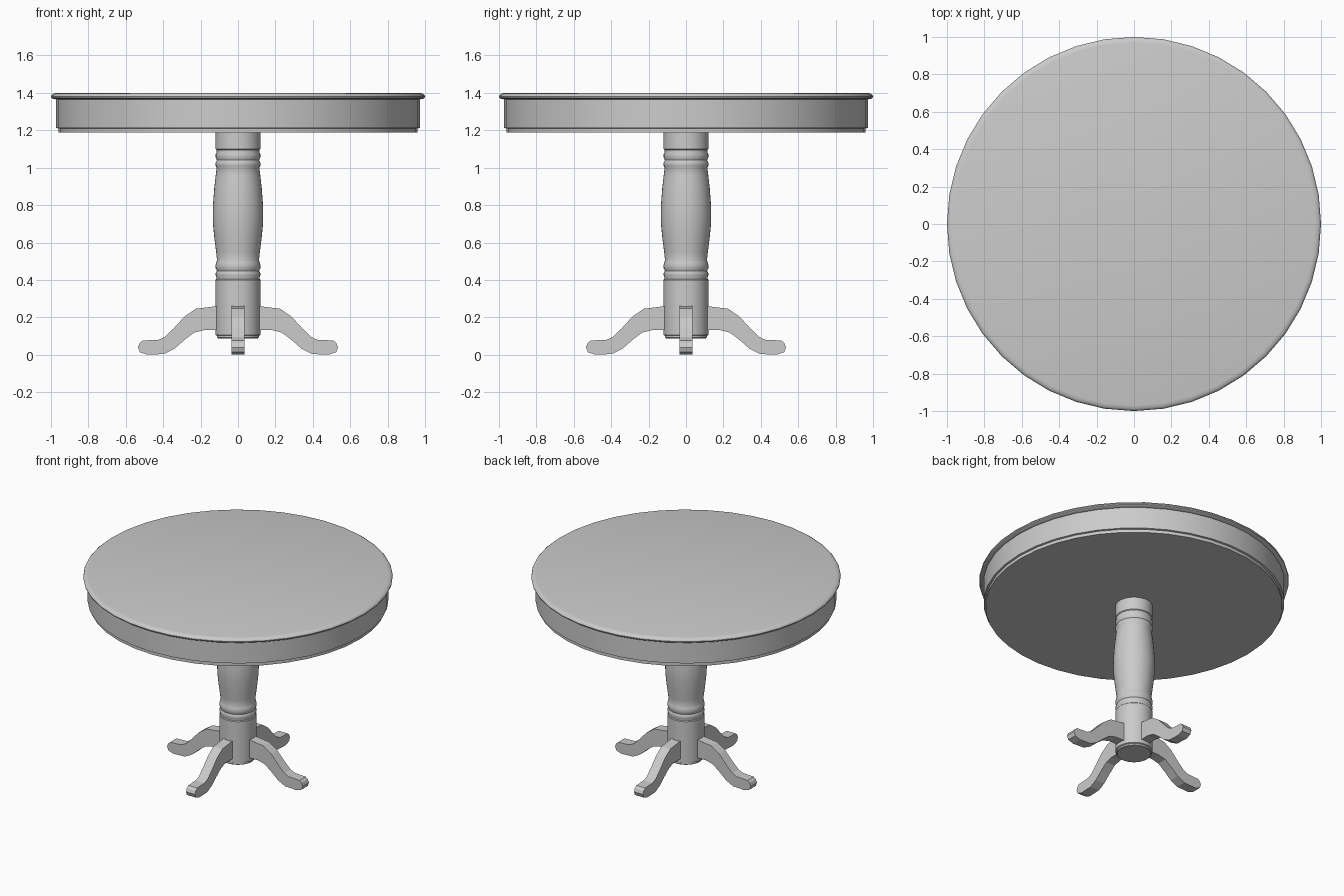
import bpy, bmesh, math

if "Cube" in bpy.data.objects:
    bpy.data.objects.remove(bpy.data.objects["Cube"])


def finish(name, bm, smooth_angle=None):
    bmesh.ops.recalc_face_normals(bm, faces=bm.faces)
    mesh = bpy.data.meshes.new(name)
    bm.to_mesh(mesh)
    bm.free()
    obj = bpy.data.objects.new(name, mesh)
    bpy.context.collection.objects.link(obj)
    if smooth_angle:
        bpy.ops.object.select_all(action='DESELECT')
        obj.select_set(True)
        bpy.context.view_layer.objects.active = obj
        bpy.ops.object.shade_smooth_by_angle(angle=math.radians(smooth_angle))
    return obj


def lathe(name, profile, sides):
    """Turn (radius, z) points, bottom to top, into a capped solid."""
    bm = bmesh.new()
    rings = []
    for r, z in profile:
        rings.append([bm.verts.new((r * math.cos(2 * math.pi * i / sides),
                                    r * math.sin(2 * math.pi * i / sides), z))
                      for i in range(sides)])
    for a, b in zip(rings, rings[1:]):
        for i in range(sides):
            j = (i + 1) % sides
            bm.faces.new((a[i], a[j], b[j], b[i]))
    bm.faces.new(rings[0])
    bm.faces.new(rings[-1])
    return finish(name, bm, 35)


# Round top with a rolled edge
lathe("table_top", [(0.97, 1.365), (0.99, 1.368), (0.998, 1.374), (1.0, 1.381),
                    (0.997, 1.389), (0.988, 1.396), (0.97, 1.4)], 40)

# Deep apron with a stepped lower lip
lathe("apron", [(0.96, 1.188), (0.96, 1.21), (0.972, 1.213), (0.972, 1.37)], 40)

# Turned pedestal: foot, lower block, beads, vase, beads, upper block
lathe("pedestal", [
    (0.108, 0.088), (0.112, 0.092), (0.112, 0.102), (0.12, 0.106), (0.12, 0.400),
    (0.115, 0.405), (0.115, 0.412), (0.119, 0.425), (0.119, 0.437), (0.113, 0.448),
    (0.119, 0.462), (0.120, 0.478), (0.116, 0.495), (0.112, 0.505),
    (0.117, 0.55), (0.126, 0.62), (0.133, 0.69), (0.135, 0.75), (0.133, 0.81),
    (0.127, 0.89), (0.119, 0.96), (0.114, 1.0),
    (0.119, 1.01), (0.120, 1.025), (0.113, 1.040), (0.119, 1.055), (0.119, 1.072),
    (0.114, 1.085), (0.115, 1.095), (0.12, 1.1), (0.12, 1.2)], 40)

# Four curved feet, cut from a flat side profile
LEG = [(0.09, 0.262), (0.12, 0.259), (0.225, 0.246), (0.285, 0.205), (0.34, 0.145),
       (0.39, 0.096), (0.425, 0.080), (0.51, 0.076), (0.526, 0.062), (0.535, 0.040),
       (0.525, 0.014), (0.485, 0.0), (0.395, 0.004), (0.34, 0.032), (0.29, 0.076),
       (0.235, 0.118), (0.18, 0.132), (0.09, 0.132)]
for k, name in enumerate(("right_leg", "back_leg", "left_leg", "front_leg")):
    bm = bmesh.new()
    face = bm.faces.new([bm.verts.new((x, -0.035, z)) for x, z in LEG])
    side = bmesh.ops.extrude_face_region(bm, geom=[face])
    verts = [g for g in side["geom"] if isinstance(g, bmesh.types.BMVert)]
    bmesh.ops.translate(bm, verts=verts, vec=(0, 0.07, 0))
    leg = finish(name, bm)
    leg.rotation_euler.z = k * math.pi / 2
